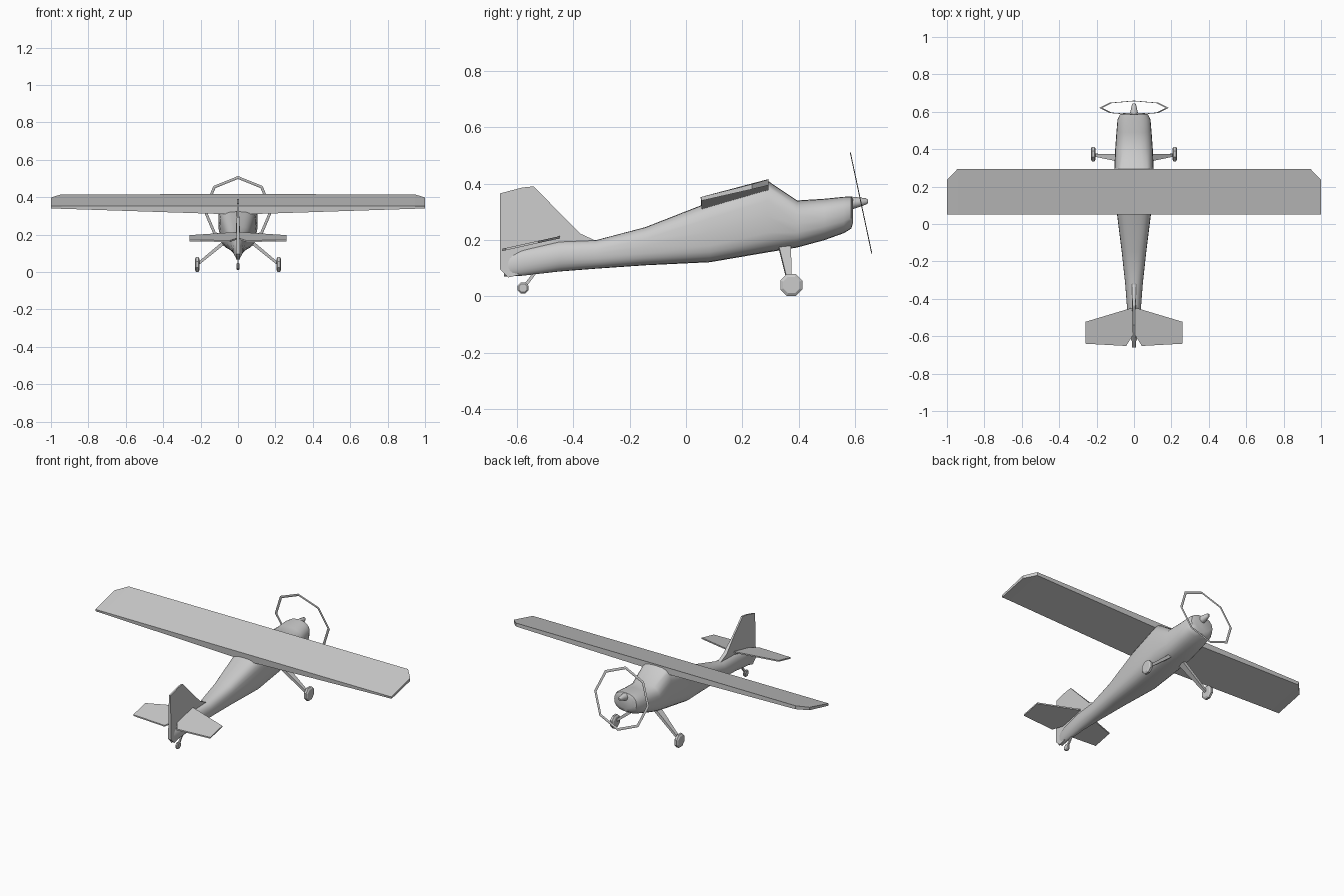
import bpy, bmesh
from math import sin, cos, pi, radians, copysign

if "Cube" in bpy.data.objects:
    bpy.data.objects.remove(bpy.data.objects["Cube"])


def finish(name, bm, smooth=None):
    bmesh.ops.recalc_face_normals(bm, faces=bm.faces)
    mesh = bpy.data.meshes.new(name)
    bm.to_mesh(mesh)
    bm.free()
    ob = bpy.data.objects.new(name, mesh)
    bpy.context.collection.objects.link(ob)
    if smooth:
        bpy.ops.object.select_all(action='DESELECT')
        bpy.context.view_layer.objects.active = ob
        ob.select_set(True)
        bpy.ops.object.shade_smooth_by_angle(angle=radians(smooth))
    return ob


def loft(name, rings, smooth=None):
    """Skin a list of closed rings and cap both ends."""
    bm = bmesh.new()
    loops = [[bm.verts.new(p) for p in r] for r in rings]
    n = len(loops[0])
    for a, b in zip(loops, loops[1:]):
        for i in range(n):
            j = (i + 1) % n
            bm.faces.new((a[i], a[j], b[j], b[i]))
    bm.faces.new(loops[0])
    bm.faces.new(loops[-1])
    return finish(name, bm, smooth)


def oval(y, z0, z1, w, power=2.0, n=24):
    """Rounded-box cross-section in the xz plane."""
    def p(v):
        return copysign(abs(v) ** (2 / power), v)
    zc, h = (z0 + z1) / 2, (z1 - z0) / 2
    return [(w * p(cos(2 * pi * i / n)), y, zc + h * p(sin(2 * pi * i / n)))
            for i in range(n)]


def wheel(name, x, y, z, r, half):
    """Low-poly wheel with chamfered rims, axle along x."""
    rings = []
    for dx, k in ((-half, .75), (-half * .5, 1), (half * .5, 1), (half, .75)):
        rings.append([(x + dx, y + k * r * cos(pi / 4 * i + pi / 8),
                       z + k * r * sin(pi / 4 * i + pi / 8)) for i in range(8)])
    return loft(name, rings)


# Fuselage: y, bottom, top, half width, squareness
stations = [
    (.593, .262, .345, .055, 2.4), (.586, .240, .354, .075, 2.4),
    (.56, .224, .353, .088, 2.5), (.49, .199, .346, .094, 2.5),
    (.394, .173, .340, .101, 2.7), (.29, .156, .410, .105, 3.4),
    (.085, .121, .335, .095, 3.4), (-.145, .110, .245, .066, 2.8),
    (-.32, .098, .199, .047, 2.3), (-.45, .088, .195, .037, 2),
    (-.58, .073, .165, .026, 2), (-.645, .070, .140, .006, 2)]
loft("fuselage", [oval(*s) for s in stations], 40)

# Spinner
loft("spinner", [oval(.57, .304, .354, .027, n=12), oval(.595, .310, .353, .021, n=12),
                 oval(.638, .325, .348, .011, n=12), oval(.645, .330, .343, .006, n=12)], 40)

# Wing: straight, tapering in thickness, clipped leading corners
wing = []
for x, front, top, le_bottom, te_bottom in (
        (-1, .235, .398, .380, .339), (-.945, .293, .415, .394, .338),
        (0, .293, .416, .375, .307),
        (.945, .293, .415, .394, .338), (1, .235, .398, .380, .339)):
    wing.append([(x, front, top), (x, front, le_bottom),
                 (x, .055, te_bottom), (x, .052, .352)])
loft("wing", wing)

# Tail fin
fin = [(-.66, .096), (-.66, .365), (-.58, .386), (-.54, .39), (-.46, .308),
       (-.376, .223), (-.32, .197), (-.40, .12), (-.63, .067)]
loft("tail_fin", [[(s * (.005 if z > .3 else .011), y, z) for y, z in fin]
                  for s in (-1, 1)])

# Tailplane halves, notched for the rudder
plan = [(0, -.445), (.26, -.523), (.26, -.64), (.042, -.652), (0, -.585)]
for side, s in (("left", -1), ("right", 1)):
    loft(side + "_tailplane",
         [[(s * x, y, .209 + (y + .45) * .22 + dz) for x, y in plan]
          for dz in (-.004, .004)])

# Main landing gear
for side, s in (("left", -1), ("right", 1)):
    leg = []
    for x, z, y0, y1, t in ((.05, .178, .328, .372, .007), (.215, .042, .362, .376, .005)):
        leg.append([(s * (x - t), y0, z - t), (s * (x - t), y1, z - t),
                    (s * (x + t), y1, z + t), (s * (x + t), y0, z + t)])
    loft(side + "_gear_leg", leg)
    wheel(side + "_wheel", s * .218, .374, .04, .042, .013)

# Tail wheel and strut
wheel("tail_wheel", 0, -.578, .029, .021, .008)
loft("tail_wheel_strut",
     [[(sx * .004, y + sy * .007, z) for sx, sy in ((-1, -1), (-1, 1), (1, 1), (1, -1))]
      for y, z in ((-.535, .085), (-.575, .032))])

# Propeller ring: eight-sided, leaning with the thrust line
bpy.ops.mesh.primitive_torus_add(major_segments=8, minor_segments=4, major_radius=.178,
                                 minor_radius=.008, location=(0, .621, .331),
                                 rotation=(radians(-78), 0, 0))
ring = bpy.context.object
ring.name = "propeller_ring"
ring.scale.z = .2
bpy.ops.object.shade_flat()
